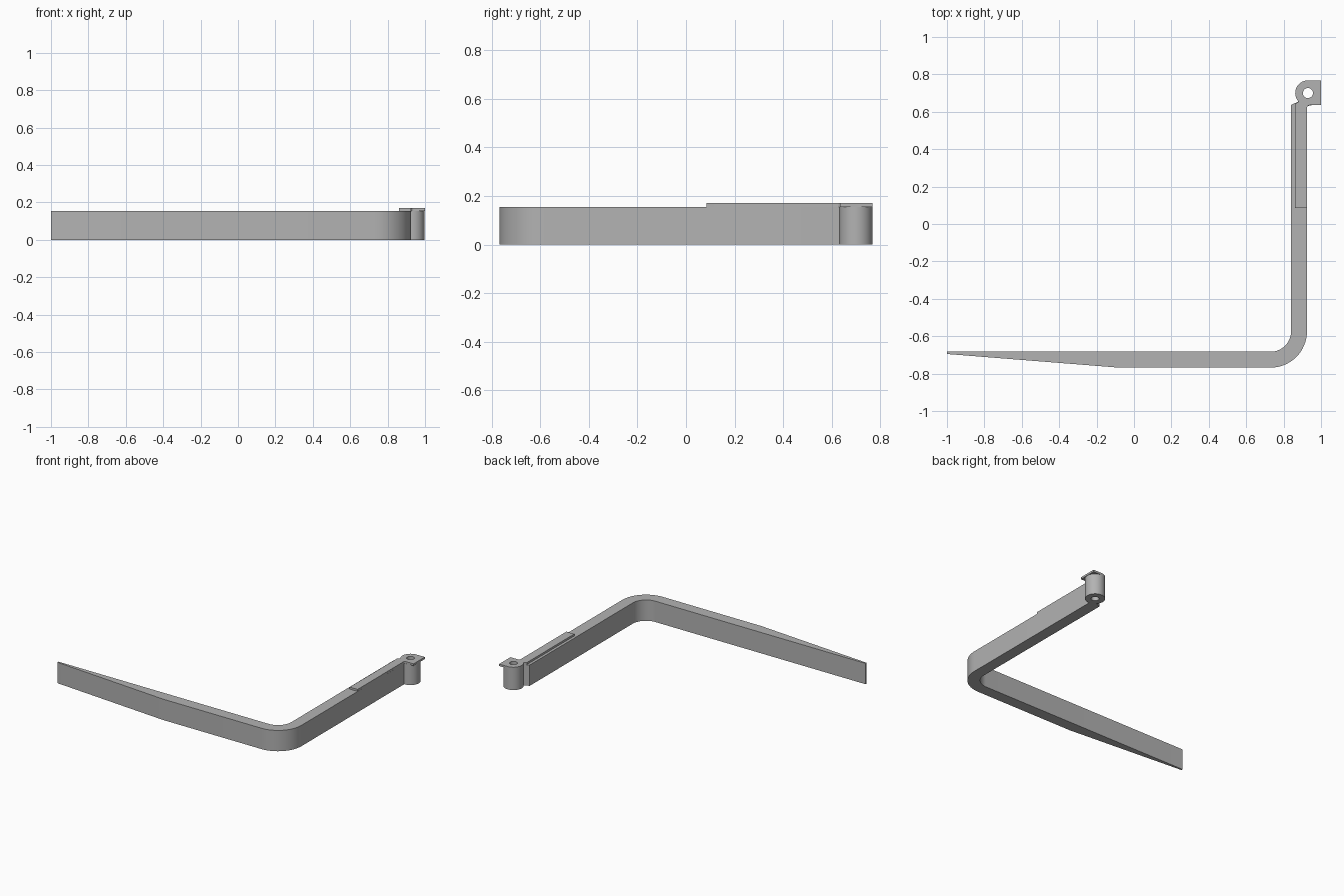
import bpy
from math import cos, sin, radians

cube = bpy.data.objects.get("Cube")
if cube:
    bpy.data.objects.remove(cube, do_unlink=True)

steel = bpy.data.materials.new("grey steel")
steel.use_nodes = True
GREY = (0.45, 0.45, 0.45, 1)
steel.diffuse_color = GREY
steel.node_tree.nodes["Principled BSDF"].inputs["Base Color"].default_value = GREY


def arc(center, radius, start, end, steps=16):
    """Points along an arc, angles in degrees."""
    angles = [radians(start + (end - start) * i / steps) for i in range(steps + 1)]
    return [(center[0] + radius * cos(a), center[1] + radius * sin(a)) for a in angles]


def extrude(name, loops, bottom, top):
    """Solid from a flat outline; further loops become holes."""
    curve = bpy.data.curves.new(name + "_outline", "CURVE")
    curve.dimensions = "2D"
    curve.fill_mode = "BOTH"
    curve.extrude = (top - bottom) / 2
    for loop in loops:
        spline = curve.splines.new("POLY")
        spline.points.add(len(loop) - 1)
        for point, (x, y) in zip(spline.points, loop):
            point.co = (x, y, 0, 1)
        spline.use_cyclic_u = True
    obj = bpy.data.objects.new(name, curve)
    bpy.context.collection.objects.link(obj)
    obj.location.z = (bottom + top) / 2
    bpy.ops.object.select_all(action="DESELECT")
    obj.select_set(True)
    bpy.context.view_layer.objects.active = obj
    bpy.ops.object.convert(target="MESH")
    obj = bpy.context.object
    obj.data.materials.clear()
    obj.data.materials.append(steel)
    # Weld the caps to the walls
    bpy.ops.object.mode_set(mode="EDIT")
    bpy.ops.mesh.select_all(action="SELECT")
    bpy.ops.mesh.remove_doubles(threshold=0.0001)
    bpy.ops.mesh.normals_make_consistent(inside=False)
    bpy.ops.object.mode_set(mode="OBJECT")
    bpy.ops.object.shade_smooth_by_angle(angle=radians(30))
    return obj


HINGE = (0.93, 0.7)
HINGE_R = 0.068
BEND = (0.73, -0.573)
BAR_TOP = 0.155
hole = arc(HINGE, 0.027, 0, 345, 23)

# Tapered arm, rounded bend, straight bar and hinge barrel
bar = [(-1, -0.695), (-0.08, -0.768)]
bar += arc(BEND, 0.195, -90, 0)
bar += arc(HINGE, HINGE_R, -94, 222, 40)
bar += [(0.84, 0.637)]
bar += arc(BEND, 0.11, 0, -90)
bar += [(-1, -0.683)]
extrude("bent_bar", [bar, hole], 0, BAR_TOP)

# Thin raised strip ending in a square-cornered hinge tab
strip = [(0.86, 0.085), (0.925, 0.085)]
strip += arc((0.94, 0.62), 0.015, 180, 90, 6)
strip += [(1, 0.635), (1, 0.768)]
strip += arc(HINGE, HINGE_R, 90, 222)
strip += [(0.86, 0.64)]
extrude("top_strip", [strip, hole], BAR_TOP, 0.17)
